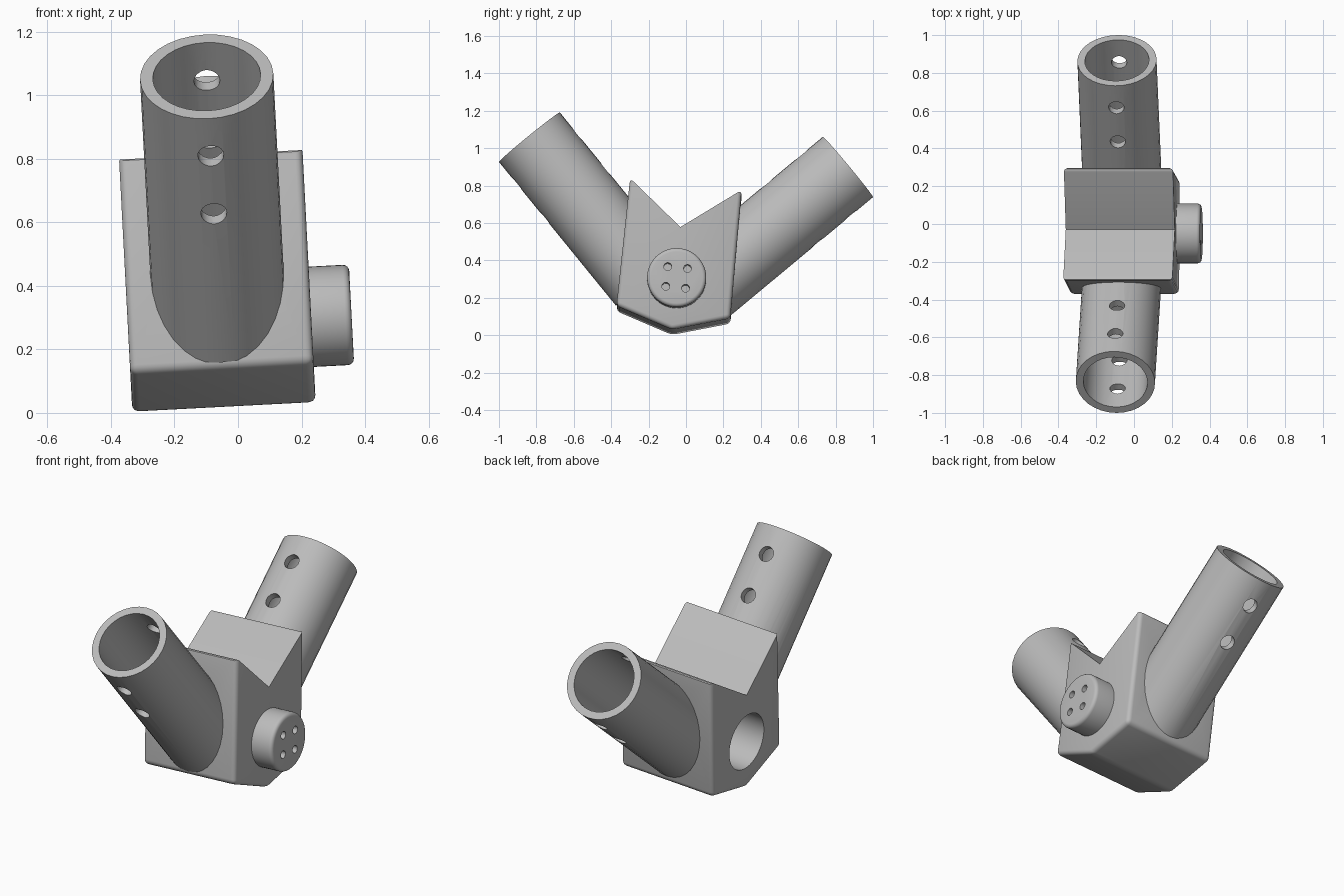
import bpy, bmesh
from math import radians, cos, sin, pi
from mathutils import Matrix, Vector

if "Cube" in bpy.data.objects:
    bpy.data.objects.remove(bpy.data.objects["Cube"], do_unlink=True)

grey = bpy.data.materials.new("plain_grey")
grey.use_nodes = True
colour = (0.5, 0.5, 0.5, 1)
grey.diffuse_color = colour
grey.node_tree.nodes["Principled BSDF"].inputs["Base Color"].default_value = colour

MID_X = -0.043                               # centre plane of block and tubes
ROLL = Matrix.Rotation(radians(-3), 4, "Y")  # whole connector leans slightly
parts, cutters = [], []


def make(name, bm, cutter=False):
    bmesh.ops.recalc_face_normals(bm, faces=bm.faces)
    mesh = bpy.data.meshes.new(name)
    bm.to_mesh(mesh)
    bm.free()
    mesh.materials.append(grey)
    obj = bpy.data.objects.new(name, mesh)
    bpy.context.collection.objects.link(obj)
    obj.hide_render = cutter
    (cutters if cutter else parts).append(obj)
    return obj


def rod(name, start, end, radius, sides=32, cutter=False, round_end=0):
    start, end = Vector(start), Vector(end)
    axis = end - start
    bm = bmesh.new()
    bmesh.ops.create_cone(bm, cap_ends=True, segments=sides, radius1=radius,
                          radius2=radius, depth=axis.length)
    if round_end:
        rim = [e for e in bm.edges if all(v.co.z > 0 for v in e.verts)]
        bmesh.ops.bevel(bm, geom=rim, offset=round_end, segments=4, profile=0.5, affect="EDGES")
    turn = axis.to_track_quat("Z", "Y").to_matrix().to_4x4()
    bmesh.ops.transform(bm, verts=bm.verts, matrix=Matrix.Translation((start + end) / 2) @ turn)
    return make(name, bm, cutter)


def cut(obj, tools):
    bpy.context.view_layer.objects.active = obj
    for tool in tools:
        mod = obj.modifiers.new("cut", "BOOLEAN")
        mod.operation, mod.solver, mod.object = "DIFFERENCE", "EXACT", tool
        bpy.ops.object.modifier_apply(modifier=mod.name)


# Notched block with rounded outer edges
notch = Vector((-0.03, 0.566))
outline = [(-0.372, 0.145), (-0.075, 0.018), (0.237, 0.078), (0.298, 0.765),
           notch, (-0.299, 0.828)]
bm = bmesh.new()
face = bm.faces.new([bm.verts.new((-0.332, y, z)) for y, z in outline])
side = bmesh.ops.extrude_face_region(bm, geom=[face])["geom"]
bmesh.ops.translate(bm, vec=(0.578, 0, 0), verts=[v for v in side if isinstance(v, bmesh.types.BMVert)])
bmesh.ops.recalc_face_normals(bm, faces=bm.faces)
outer = [e for e in bm.edges
         if all((v.co.yz - notch).length > 0.01 for v in e.verts)]
bmesh.ops.bevel(bm, geom=outer, offset=0.024, segments=4, profile=0.5, affect="EDGES")
block = make("block", bm)

# Round socket in the right side
socket = rod("socket_cutter", (-0.6, -0.05, 0.29), (-0.13, -0.05, 0.29), 0.155, 48, True)
block_cuts = [socket]

# Two hollow tubes, each with two pairs of pin holes
for name, mouth, inward in (
        ("front_tube", (MID_X, -0.837, 1.062), (0, 0.631, -0.776)),
        ("back_tube", (MID_X, 0.866, 0.903), (0, -0.769, -0.640))):
    mouth, inward = Vector(mouth), Vector(inward).normalized()
    across = inward.cross(Vector((1, 0, 0)))
    tube = rod(name, mouth, mouth + inward * 0.99, 0.21)
    bore = rod(name + "_bore_cutter", mouth - inward * 0.1, mouth + inward * 0.8, 0.17, cutter=True)
    tools = [bore, socket]
    for depth in (0.152, 0.387):
        spot = mouth + inward * depth
        tools.append(rod(name + "_pin_cutter", spot - across * 0.4,
                         spot + across * 0.4, 0.041, 20, True))
    cut(tube, tools)
    block_cuts.append(bore)
cut(block, block_cuts)

# Peg on the left side with four small holes
peg = rod("peg", (0.2, -0.05, 0.29), (0.373, -0.05, 0.29), 0.158, 48, round_end=0.02)
peg_cuts = []
for i in range(4):
    a = radians(-5.5) + pi / 4 + i * pi / 2
    y, z = -0.05 + 0.075 * cos(a), 0.29 + 0.075 * sin(a)
    peg_cuts.append(rod("peg_hole_cutter", (0.27, y, z), (0.45, y, z), 0.021, 16, True))
cut(peg, peg_cuts)

# Helpers are no longer needed once the cuts are applied
for tool in cutters:
    bpy.data.objects.remove(tool, do_unlink=True)

# Lean the parts and shade them
bpy.ops.object.select_all(action="DESELECT")
for obj in parts:
    obj.data.transform(ROLL)
    obj.select_set(True)
bpy.context.view_layer.objects.active = block
bpy.ops.object.shade_smooth_by_angle(angle=radians(30))
